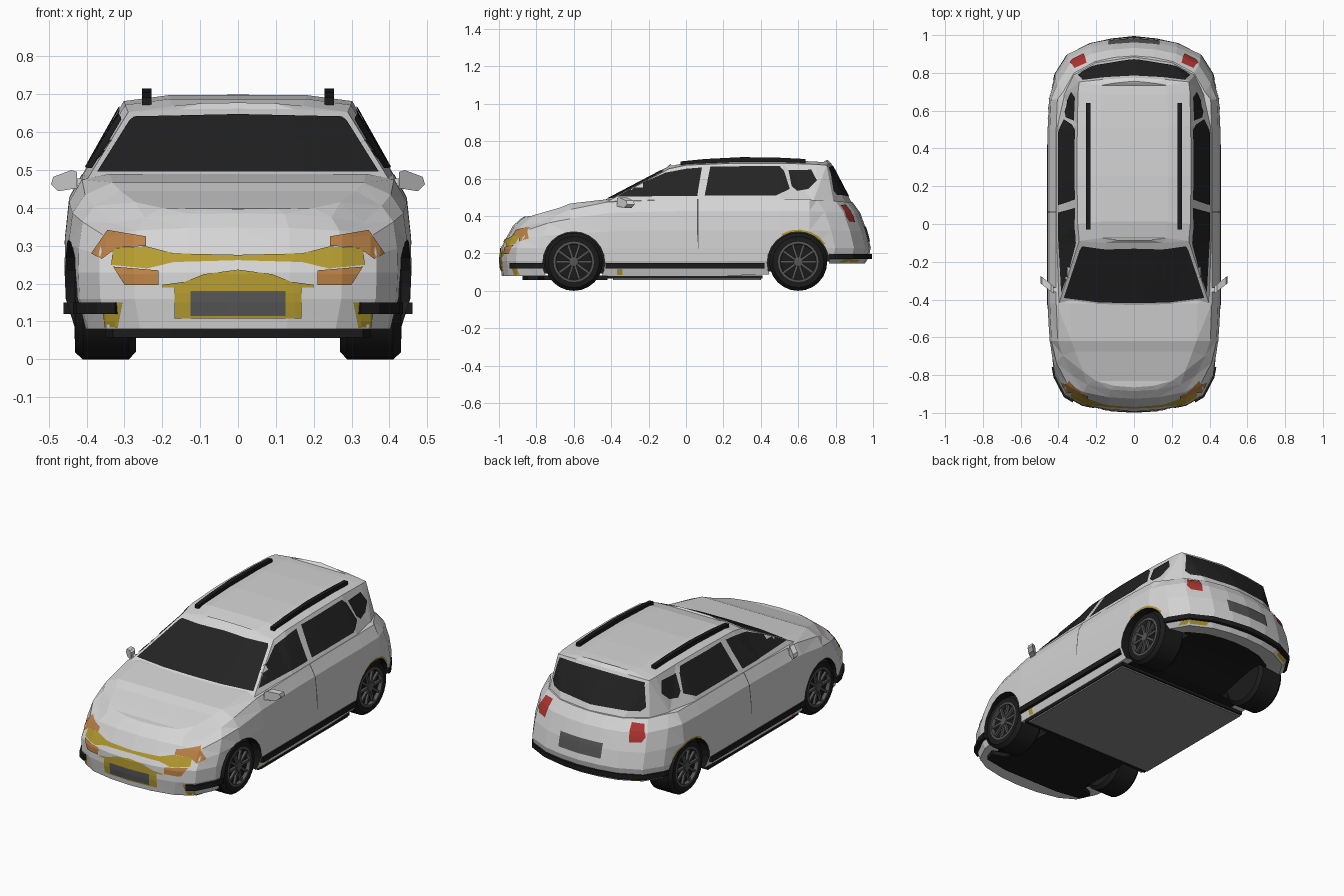
import bpy, bmesh, math
from mathutils import Matrix, Vector
from mathutils.bvhtree import BVHTree

if "Cube" in bpy.data.objects:
    bpy.data.objects.remove(bpy.data.objects["Cube"])


def material(name, r, g, b):
    m = bpy.data.materials.new(name)
    m.diffuse_color = (r, g, b, 1)
    m.use_nodes = True
    m.node_tree.nodes["Principled BSDF"].inputs["Base Color"].default_value = m.diffuse_color
    return m


PAINT = material("silver paint", .66, .66, .66)
BLACK = material("black trim", .011, .011, .011)
GLASS = material("dark glass", .017, .017, .017)
GREY = material("dark grey", .095, .095, .095)
FLOOR = material("floor grey", .24, .24, .24)
YELLOW = material("yellow", .46, .33, .03)
ORANGE = material("orange lamp", .5, .22, .06)
RED = material("red lamp", .42, .035, .03)


def finish(name, bm, mats):
    bmesh.ops.recalc_face_normals(bm, faces=bm.faces)
    me = bpy.data.meshes.new(name)
    bm.to_mesh(me)
    bm.free()
    for m in mats:
        me.materials.append(m)
    ob = bpy.data.objects.new(name, me)
    bpy.context.collection.objects.link(ob)
    return ob


def loft(cols):
    """Closed mirrored shell from half columns running front centre to rear centre."""
    bm = bmesh.new()
    right = [[bm.verts.new(p) for p in c] for c in cols]
    left = [right[i] if i in (0, len(cols) - 1) else
            [bm.verts.new((-p[0], p[1], p[2])) for p in c] for i, c in enumerate(cols)]

    def face(vs):
        return bm.faces.new(list(dict.fromkeys(vs)))
    for i in range(len(cols) - 1):
        for side in (right, left):
            for k in range(len(cols[0]) - 1):
                face([side[i][k], side[i + 1][k], side[i + 1][k + 1], side[i][k + 1]])
        face([right[i][-1], right[i + 1][-1], left[i + 1][-1], left[i][-1]])
        face([right[i][0], right[i + 1][0], left[i + 1][0], left[i][0]]).material_index = 1
    bmesh.ops.recalc_face_normals(bm, faces=bm.faces)
    bmesh.ops.triangulate(bm, faces=bm.faces)
    return bm


def prism(name, pts, axis, a, b, mat, mirror=False, skew=0):
    """Extrude a 2D outline along an axis, optionally on both sides."""
    bm = bmesh.new()
    put = {'x': lambda p, t: (t, p[0], p[1]), 'y': lambda p, t: (p[0], t + skew * p[0], p[1]),
           'z': lambda p, t: (p[0], p[1], t)}[axis]
    for s in ((1, -1) if mirror else (1,)):
        lo, hi = [[bm.verts.new((s * put(p, t)[0],) + put(p, t)[1:]) for p in pts] for t in (a, b)]
        bm.faces.new(lo)
        bm.faces.new(hi)
        for i in range(len(pts)):
            j = (i + 1) % len(pts)
            bm.faces.new([lo[i], lo[j], hi[j], hi[i]])
    return finish(name, bm, [mat])


def rect(x0, x1, y0, y1):
    return [(x0, y0), (x1, y0), (x1, y1), (x0, y1)]


# Lower body: width fraction, y rule (f = from nose, r = from tail, a = absolute), belt z, crown
COLS = [(0, 'f', 0, .385, .012), (.3, 'f', .008, .384, .014), (.6, 'f', .035, .375, .025),
        (.8, 'f', .085, .36, .055), (.92, 'f', .19, .405, .04), (.98, 'a', -.62, .435, .032),
        (1, 'a', -.42, .475, .015), (1, 'a', -.1, .487, 0), (1, 'a', .2, .49, 0), (1, 'a', .5, .49, 0),
        (.985, 'a', .66, .488, 0), (.91, 'r', .19, .485, 0), (.77, 'r', .09, .48, 0),
        (.5, 'r', .03, .475, 0), (.25, 'r', .008, .475, 0), (0, 'r', 0, .475, 0)]
# Levels: nose y, tail y, half width, height fraction between waist and belt
LEVELS = [(-.985, .955, .43, -2), (-.994, .975, .455, -1), (-.99, .988, .458, 0),
          (-.96, .967, .457, .36), (-.925, .932, .446, .76), (-.885, .89, .412, 1)]


def body_column(u, kind, v, belt, crown):
    pts = []
    for yf, yr, w, f in LEVELS:
        y = {'f': yf + v, 'r': yr - v, 'a': v}[kind]
        zb = .08 + .065 * min(1, max(0, (y - .45) / .3))
        z = zb if f == -2 else max(.16, zb + .03) if f == -1 else .23 + f * (belt - .23)
        pts.append((u * w, y, z))
    x, y, z = pts[0]
    tx, ty, tz = pts[-1]
    dy = {'f': .02, 'r': -.02, 'a': 0}[kind]
    return [(x * .86, y * .91, z + .012)] + pts + [(tx * .82, ty + dy, tz + crown)]


body_bm = loft([body_column(*c) for c in COLS])

# Cabin: base x, y, z, roof edge x, y, z
CABIN = [(0, -.465, .47, 0, -.10, .662), (.2, -.46, .47, .15, -.10, .661), (.402, -.435, .47, .29, -.09, .653),
         (.414, -.1, .48, .298, .0, .672), (.415, .2, .481, .302, .25, .682), (.414, .5, .481, .30, .52, .682),
         (.374, .68, .478, .296, .70, .676), (.322, .79, .47, .29, .752, .672), (.2, .857, .47, .17, .765, .68),
         (0, .887, .47, 0, .775, .684)]
cabin_bm = loft([[(bx, by, bz), (tx, ty, tz), (tx * .6, .3 + (ty - .3) * .96, tz + .016)]
                 for bx, by, bz, tx, ty, tz in CABIN])
TREES = [BVHTree.FromBMesh(body_bm), BVHTree.FromBMesh(cabin_bm)]
body = finish("body_shell", body_bm, [PAINT, BLACK])
cabin = finish("cabin_shell", cabin_bm, [PAINT, PAINT])

# Wheel arches cut out of the body, with black wells
WHEELS = [(s, y) for s in (1, -1) for y in (-.6, .6)]
bm = bmesh.new()
for s, y in WHEELS:
    bmesh.ops.create_cone(bm, cap_ends=True, segments=24, radius1=.166, radius2=.166, depth=.4,
                          matrix=Matrix.Translation((s * .45, y, .15)) @ Matrix.Rotation(math.pi / 2, 4, 'Y'))
for f in bm.faces:
    f.material_index = 1
cutter = finish("arch_cutter", bm, [PAINT, BLACK])
cutter.hide_render = True
mod = body.modifiers.new("arches", 'BOOLEAN')
mod.object = cutter
mod.operation = 'DIFFERENCE'
mod.solver = 'EXACT'
bpy.context.view_layer.objects.active = body
bpy.ops.object.modifier_apply(modifier=mod.name)
bpy.data.objects.remove(cutter)


def plate(name, polys, view, mat, lift=.004, step=.025):
    """Thin mirrored plates pressed onto the shell from the front, back or side."""
    bm = bmesh.new()
    for s in (1, -1):
        for poly in polys:
            part = bmesh.new()
            part.faces.new([part.verts.new((a, 0, b)) for a, b in poly])
            for k, no in ((0, (1, 0, 0)), (1, (0, 0, 1))):
                lo, hi = min(p[k] for p in poly), max(p[k] for p in poly)
                for i in range(math.ceil(lo / step), math.ceil(hi / step)):
                    bmesh.ops.bisect_plane(part, geom=part.verts[:] + part.edges[:] + part.faces[:],
                                           plane_co=Vector(no) * i * step, plane_no=no)
            made = {}
            for v in part.verts:
                a, b = v.co.x, v.co.z
                if view == 'side':
                    o, d = Vector((2 * s, a, b)), Vector((-s, 0, 0))
                else:
                    t = -1 if view == 'front' else 1
                    o, d = Vector((s * a, 2 * t, b)), Vector((0, -t, 0))
                dist = [h[3] for h in (tree.ray_cast(o, d) for tree in TREES) if h[0]]
                if dist:
                    made[v] = bm.verts.new(o + d * (min(dist) - lift))
            for f in part.faces:
                if all(v in made for v in f.verts):
                    bm.faces.new([made[v] for v in f.verts])
            part.free()
    ob = finish(name, bm, [mat])
    # Turn every plate outwards
    for p in ob.data.polygons:
        out = p.center.x * p.normal.x if view == 'side' else p.normal.y * (-1 if view == 'front' else 1)
        if out < 0:
            p.flip()
    return ob


# Glass
plate("windshield", [[(0, .648), (.275, .642), (.288, .63), (.372, .496), (0, .496)]], 'front', GLASS)
plate("rear_window", [[(0, .67), (.272, .662), (.298, .535), (.275, .513), (0, .505)]], 'back', GLASS)
plate("side_windows", [
    [(-.365, .505), (-.25, .57), (-.11, .632), (0, .653), (.085, .66), (.06, .507)],
    [(.1, .51), (.13, .665), (.5, .668), (.525, .64), (.555, .545), (.48, .51)],
    [(.548, .645), (.67, .648), (.70, .59), (.655, .545), (.595, .535), (.565, .56)]], 'side', GLASS, .005)
plate("door_gap", [[(.06, .49), (.066, .49), (.066, .22), (.06, .3)]], 'side', GREY, .003)

# Lamps, grille and number plates
plate("headlights", [[(.345, .342), (.243, .325), (.243, .3), (.32, .295), (.36, .265), (.388, .28)],
                     [(.33, .245), (.21, .235), (.21, .197), (.3, .197)]], 'front', ORANGE, .006)
plate("grille", [[(0, .276), (.17, .28), (.24, .298), (.33, .294), (.335, .25), (.24, .24), (.17, .257), (0, .262)],
                 [(0, .237), (.09, .225), (.14, .205), (.2, .197), (.2, .19), (0, .19)],
                 [(0, .19), (.168, .19), (.168, .108), (0, .108)],
                 [(.305, .15), (.36, .15), (.352, .084), (.318, .084)]], 'front', YELLOW)
plate("front_plate", [rect(0, .125, .115, .18)], 'front', GREY, .006)
plate("rear_plate", [rect(0, .135, .265, .345)], 'back', GREY)
plate("tail_lamps", [[(.252, .462), (.315, .458), (.342, .40), (.328, .372), (.268, .368)]], 'back', RED, .005)
plate("rear_lip_marks", [rect(.25, .37, .152, .168)], 'back', YELLOW, .003)


def arc(y, a0, a1):
    ang = [math.radians(a0 + (a1 - a0) * i / 5) for i in range(6)]
    return [[(y + r * math.cos(t), .15 + r * math.sin(t)) for t, r in
             ((p, .167), (q, .167), (q, .178), (p, .178))] for p, q in zip(ang, ang[1:])]


plate("arch_edges", arc(.6, 35, 120) + [rect(-.37, -.34, .085, .118)], 'side', YELLOW, .002)

# Black lower trim
prism("sill_trim", rect(.40, .461, .12, .15), 'y', -.43, .42, BLACK, True)
prism("front_corner_trim", [(.3, -.88), (.325, -.945), (.372, -.916), (.426, -.812), (.436, -.757), (.40, -.757)],
      'z', .12, .15, BLACK, True)
tail = [(.428, .765), (.421, .795), (.358, .894), (.236, .957), (.12, .982), (0, .995)]
prism("rear_bumper_trim", tail + [(-x, y) for x, y in tail[-2::-1]], 'z', .17, .198, BLACK)
chin = [(.27, -.42), (.27, -.76), (.35, -.79), (.33, -.85), (.18, -.875)]
prism("front_underbody", chin + [(-x, y) for x, y in chin[::-1]], 'z', .058, .083, BLACK)
prism("floor_edge", rect(-.425, .425, -.42, .41), 'z', .065, .083, BLACK)
prism("floor_pan", rect(-.42, .42, -.39, .40), 'z', .057, .067, FLOOR)

# Roof rails
prism("roof_rails", [(-.03, .672), (-.03, .692), (.1, .705), (.3, .715), (.5, .712), (.64, .705), (.64, .685), (.3, .68)],
      'x', .229, .253, BLACK, True)

# Door mirrors
prism("mirror_housings", [(.425, .452), (.475, .444), (.494, .462), (.488, .482), (.44, .5), (.425, .495)],
      'y', -.71, -.67, PAINT, True, .8)
prism("mirror_arms", rect(.385, .43, .458, .478), 'y', -.36, -.335, PAINT, True)

# Wheels: turned tyre and rim, ten spokes and a hub
TYRE = [(.27, 0), (.27, .135), (.288, .155), (.41, .155), (.43, .137), (.43, .108)]
RIM = [(.43, .108), (.432, .097), (.412, .094)]
WELL = [(.412, .094), (.412, 0)]
for s, wy in WHEELS:
    bm = bmesh.new()
    N = 24
    for prof, mi in ((TYRE, 0), (RIM, 1), (WELL, 0), ([(.412, .026), (.43, .024), (.432, 0)], 1)):
        rings = []
        for x, r in prof:
            n = N if r else 1
            rings.append([bm.verts.new((s * x, wy + r * math.cos(2 * math.pi * i / N),
                                        .155 + r * math.sin(2 * math.pi * i / N))) for i in range(n)])
        for a, b in zip(rings, rings[1:]):
            for i in range(N):
                q = [a[i % len(a)], a[(i + 1) % len(a)], b[(i + 1) % len(b)], b[i % len(b)]]
                bm.faces.new(list(dict.fromkeys(q))).material_index = mi
    bmesh.ops.remove_doubles(bm, verts=bm.verts, dist=.0001)
    for i in range(10):
        m = (Matrix.Translation((s * .419, wy, .155)) @ Matrix.Rotation(math.pi * i / 5, 4, 'X')
             @ Matrix.Translation((0, .06, 0)) @ Matrix.Diagonal((.014, .076, .013, 1)))
        for v in bmesh.ops.create_cube(bm, size=1, matrix=m)['verts']:
            for f in v.link_faces:
                f.material_index = 1
    ob = finish(("front" if wy < 0 else "rear") + ("_right" if s > 0 else "_left") + "_wheel", bm, [BLACK, GREY])
    bpy.ops.object.select_all(action='DESELECT')
    ob.select_set(True)
    bpy.context.view_layer.objects.active = ob
    bpy.ops.object.shade_smooth_by_angle(angle=math.radians(30))
